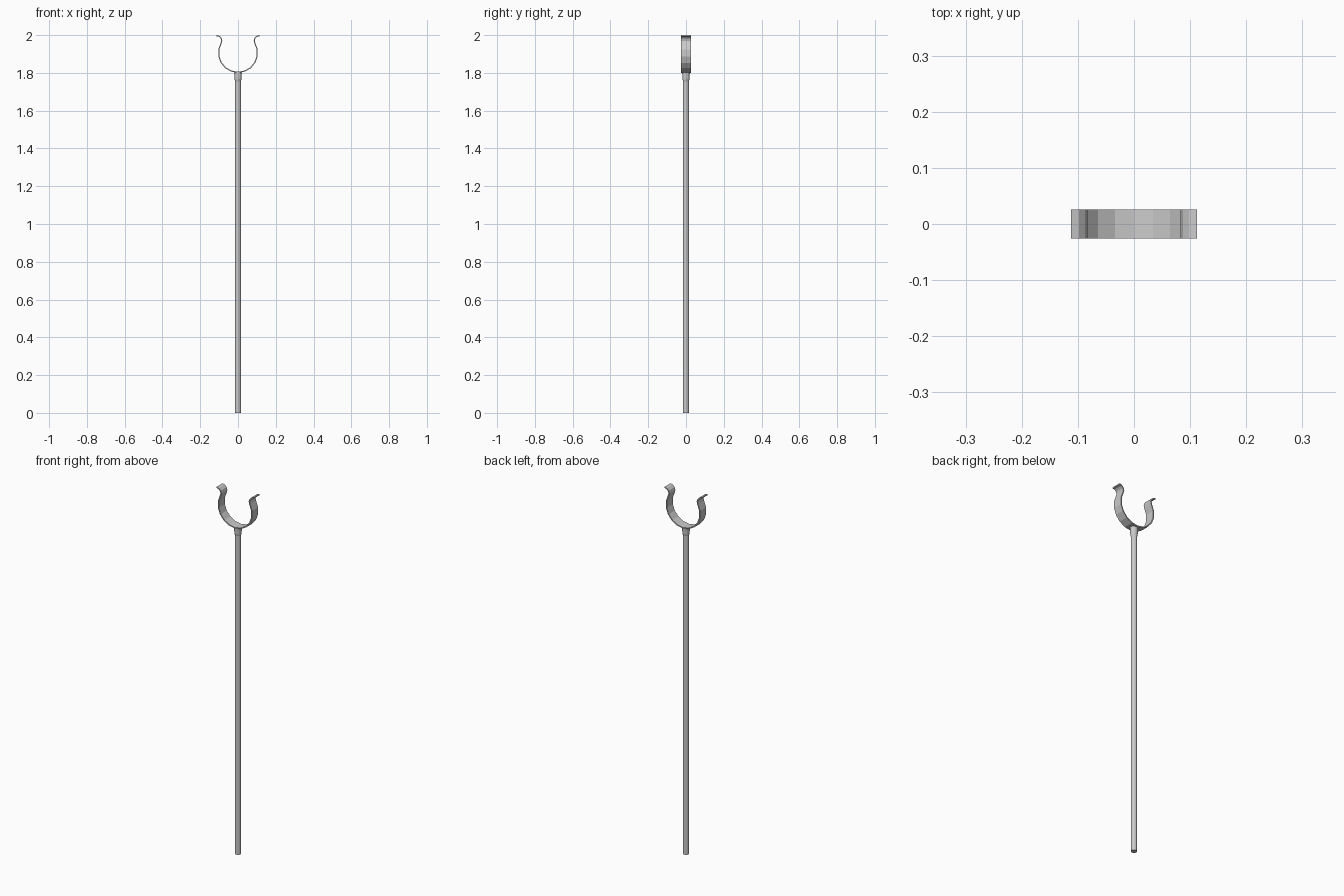
import bpy, bmesh
from math import sin, cos, radians, sqrt

if "Cube" in bpy.data.objects:
    bpy.data.objects.remove(bpy.data.objects["Cube"])

def make_object(name, bm):
    bmesh.ops.recalc_face_normals(bm, faces=bm.faces)
    mesh = bpy.data.meshes.new(name)
    bm.to_mesh(mesh)
    bm.free()
    obj = bpy.data.objects.new(name, mesh)
    bpy.context.collection.objects.link(obj)
    return obj

def lathe(name, profile, sides=12):
    """Closed turned solid from (radius, z) pairs."""
    bm = bmesh.new()
    rings = [[bm.verts.new((r * cos(radians(360 * i / sides)),
                            r * sin(radians(360 * i / sides)), z))
              for i in range(sides)] for r, z in profile]
    for a, b in zip(rings, rings[1:]):
        for i in range(sides):
            j = (i + 1) % sides
            bm.faces.new((a[i], a[j], b[j], b[i]))
    bm.faces.new(rings[0])
    bm.faces.new(rings[-1])
    return make_object(name, bm)

# Pole and the flared socket that carries the clip
lathe("pole", [(0.0155, 0), (0.0155, 1.79)])
lathe("socket", [(0.0155, 1.755), (0.018, 1.764), (0.0205, 1.803)])

# Spring clip: round cradle with lips curling outward
R, FILLET, THICK, HALF_W = 0.1, 0.0295, 0.006, 0.026
CZ = 1.8 + R + THICK
FX = 0.1125
FZ = CZ + sqrt((R + FILLET) ** 2 - FX ** 2)

def half_profile(offset):
    """Right half of the strap, bottom to lip, offset from the inner face."""
    pts = [((R + offset) * sin(radians(a)), CZ - (R + offset) * cos(radians(a)))
           for a in range(0, 121, 20)]
    r = FILLET - offset
    pts += [(FX + r * cos(radians(a)), FZ + r * sin(radians(a)))
            for a in (180, 150, 120, 90)]
    return pts

def full_profile(offset):
    right = half_profile(offset)
    return [(-x, z) for x, z in reversed(right[1:])] + right

bm = bmesh.new()
strips = [[bm.verts.new((x, y, z)) for x, z in full_profile(o)]
          for o, y in ((0, -HALF_W), (0, HALF_W), (THICK, HALF_W), (THICK, -HALF_W))]
for k in range(4):
    a, b = strips[k], strips[(k + 1) % 4]
    for i in range(len(a) - 1):
        bm.faces.new((a[i], a[i + 1], b[i + 1], b[i]))
for end in (0, -1):
    bm.faces.new([s[end] for s in strips])
make_object("clip", bm)
